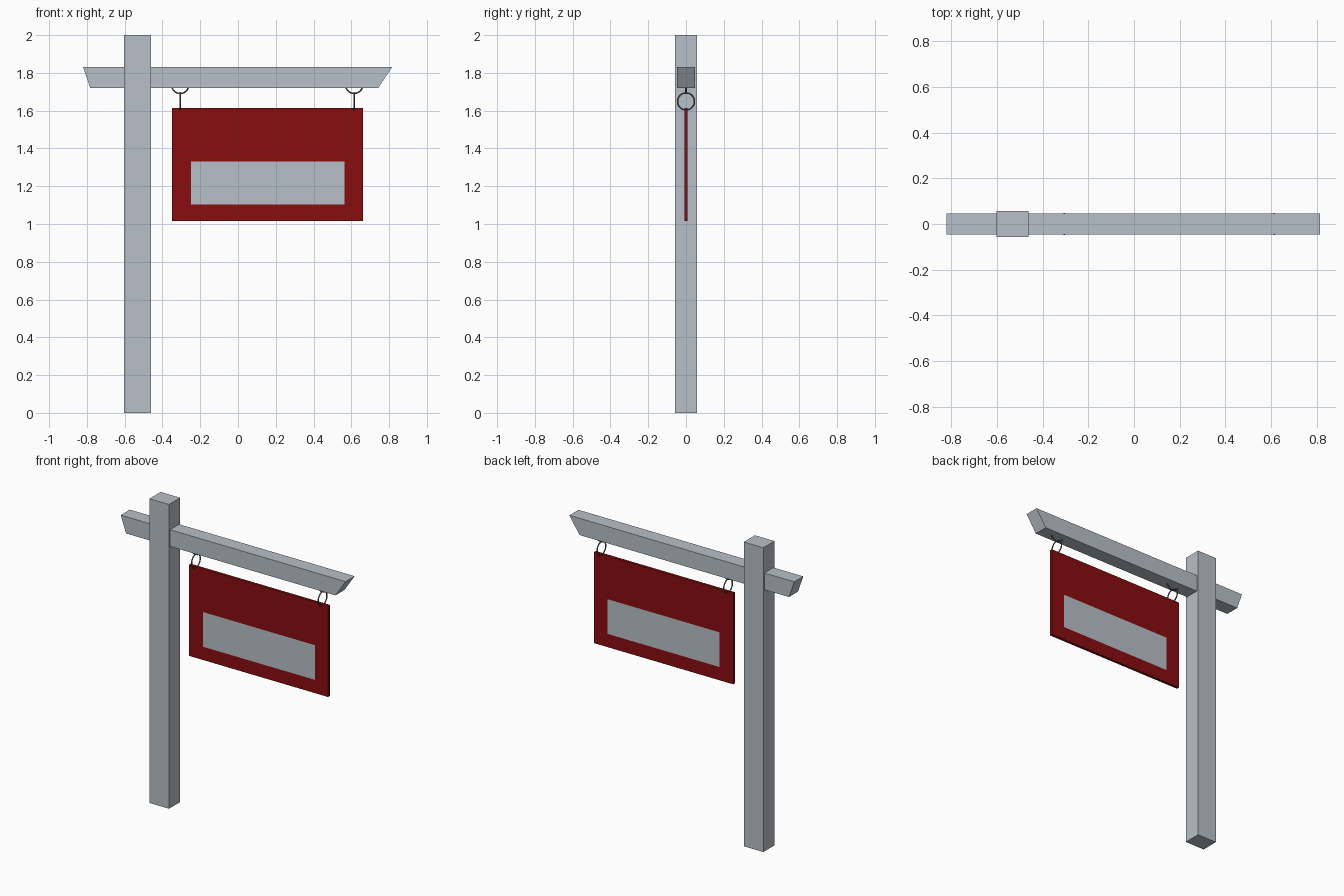
import bpy, bmesh
from math import pi
from mathutils import Vector

cube = bpy.data.objects.get("Cube")
if cube:
    bpy.data.objects.remove(cube, do_unlink=True)


def material(name, rgb):
    mat = bpy.data.materials.new(name)
    mat.use_nodes = True
    mat.diffuse_color = (*rgb, 1)
    mat.node_tree.nodes["Principled BSDF"].inputs["Base Color"].default_value = (*rgb, 1)
    return mat


grey = material("pale grey paint", (0.48, 0.53, 0.58))
red = material("deep red paint", (0.25, 0.004, 0.005))
metal = material("dark grey metal", (0.13, 0.16, 0.17))


def prism(name, outline, half_depth, *mats):
    """Extrude an XZ outline symmetrically along Y."""
    bm = bmesh.new()
    face = bm.faces.new([bm.verts.new((x, -half_depth, z)) for x, z in outline])
    extruded = bmesh.ops.extrude_face_region(bm, geom=[face])["geom"]
    verts = [v for v in extruded if isinstance(v, bmesh.types.BMVert)]
    bmesh.ops.translate(bm, verts=verts, vec=(0, 2 * half_depth, 0))
    bmesh.ops.recalc_face_normals(bm, faces=bm.faces)
    mesh = bpy.data.meshes.new(name)
    bm.to_mesh(mesh)
    bm.free()
    obj = bpy.data.objects.new(name, mesh)
    bpy.context.collection.objects.link(obj)
    for mat in mats:
        mesh.materials.append(mat)
    return obj


def rect(x0, x1, z0, z1):
    return [(x0, z0), (x1, z0), (x1, z1), (x0, z1)]


# Upright post and crossbeam with slanted ends
prism("post", rect(-0.603, -0.461, 0, 2), 0.058, grey)
prism("crossbeam", [(-0.782, 1.72), (0.742, 1.72), (0.815, 1.83), (-0.82, 1.83)], 0.047, grey)

# Hanging board, cut so a pale panel shows on front and back
board = prism("sign_board", rect(-0.35, 0.662, 1.016, 1.615), 0.009, red, grey)
left, right, low, high = -0.25, 0.565, 1.103, 1.331
bm = bmesh.new()
bm.from_mesh(board.data)
for co, no in (((left, 0, 0), (1, 0, 0)), ((right, 0, 0), (1, 0, 0)),
               ((0, 0, low), (0, 0, 1)), ((0, 0, high), (0, 0, 1))):
    geom = bm.verts[:] + bm.edges[:] + bm.faces[:]
    bmesh.ops.bisect_plane(bm, geom=geom, plane_co=Vector(co), plane_no=Vector(no))
for face in bm.faces:
    c = face.calc_center_median()
    if abs(face.normal.y) > 0.9 and left < c.x < right and low < c.z < high:
        face.material_index = 1
bm.to_mesh(board.data)
bm.free()


# Linked rings: one fixed in the beam, one through the board's top edge
def ring(name, location, rotation):
    bpy.ops.mesh.primitive_torus_add(location=location, rotation=rotation, major_radius=0.045,
                                     minor_radius=0.004, major_segments=32, minor_segments=8)
    obj = bpy.context.object
    obj.name = name
    obj.data.materials.append(metal)
    bpy.ops.object.shade_smooth_by_angle()


for side, x in (("right", -0.306), ("left", 0.615)):
    ring(f"{side}_beam_ring", (x, 0, 1.736), (pi / 2, 0, 0))
    ring(f"{side}_board_ring", (x, 0, 1.649), (0, pi / 2, 0))
